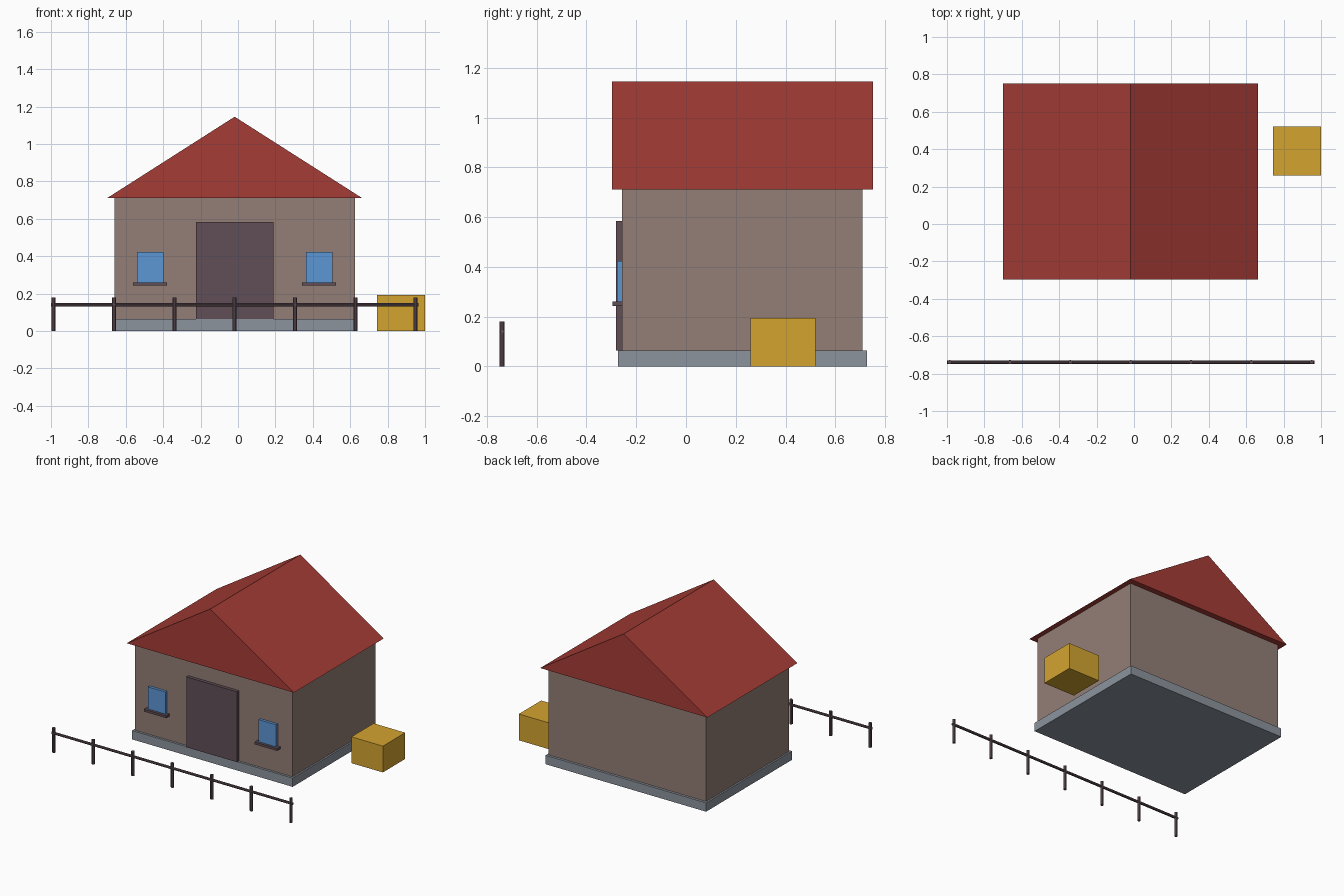
import bpy, bmesh, math

if "Cube" in bpy.data.objects:
    bpy.data.objects.remove(bpy.data.objects["Cube"])


def material(name, rgb):
    # sRGB 0-255 to linear
    m = bpy.data.materials.new(name)
    lin = [((c / 255 + 0.055) / 1.055) ** 2.4 for c in rgb]
    m.diffuse_color = (*lin, 1)
    m.use_nodes = True
    m.node_tree.nodes["Principled BSDF"].inputs["Base Color"].default_value = m.diffuse_color
    return m


STONE = material("grey stone", (140, 148, 158))
WALL = material("tan wall", (147, 126, 118))
ROOF = material("red roof", (165, 60, 54))
WOOD = material("dark wood", (96, 78, 86))
GLASS = material("blue glass", (92, 150, 212))
CRATE = material("yellow crate", (212, 164, 48))


def box(name, mat, x0, x1, y0, y1, z0, z1):
    bpy.ops.mesh.primitive_cube_add(size=1)
    ob = bpy.context.object
    ob.name = name
    ob.data.materials.append(mat)
    for v in ob.data.vertices:
        v.co = (x0 if v.co.x < 0 else x1, y0 if v.co.y < 0 else y1, z0 if v.co.z < 0 else z1)
    return ob


def rod(name, mat, radius, length, loc, rot=(0, 0, 0)):
    bpy.ops.mesh.primitive_cylinder_add(vertices=8, radius=radius, depth=length,
                                        location=loc, rotation=rot)
    ob = bpy.context.object
    ob.name = name
    ob.data.materials.append(mat)
    return ob


CX = -0.018  # centre line of the house

# House body
box("foundation", STONE, CX - 0.655, CX + 0.655, -0.273, 0.727, 0, 0.065)
box("walls", WALL, CX - 0.643, CX + 0.643, -0.257, 0.709, 0.065, 0.711)

# Gabled roof: solid triangular prism
bm = bmesh.new()
tri = [bm.verts.new((CX + x, -0.297, z)) for x, z in ((-0.682, 0.711), (0.682, 0.711), (0, 1.146))]
face = bm.faces.new(tri)
ext = bmesh.ops.extrude_face_region(bm, geom=[face])
for v in ext["geom"]:
    if isinstance(v, bmesh.types.BMVert):
        v.co.y = 0.751
bmesh.ops.recalc_face_normals(bm, faces=bm.faces)
me = bpy.data.meshes.new("roof")
bm.to_mesh(me)
bm.free()
me.materials.append(ROOF)
bpy.context.collection.objects.link(bpy.data.objects.new("roof", me))

# Door and the two windows with sills
box("door", WOOD, CX - 0.207, CX + 0.207, -0.281, -0.25, 0.065, 0.584)
for side, s in (("left", -1), ("right", 1)):
    c = CX + s * 0.452
    box(side + "_window", GLASS, c - 0.071, c + 0.071, -0.277, -0.25, 0.26, 0.424)
    box(side + "_window_sill", WOOD, c - 0.091, c + 0.091, -0.296, -0.25, 0.244, 0.261)

# Fence: seven posts and one rail
for i in range(7):
    rod(f"fence_post_{i + 1}", WOOD, 0.0115, 0.18, (CX + (i - 3) * 0.3225, -0.739, 0.09),
        (0, 0, math.pi / 8))
rod("fence_rail", WOOD, 0.0095, 1.964, (CX, -0.739, 0.141), (0, math.pi / 2, 0))

# Crate beside the house
box("crate", CRATE, 0.743, 1.0, 0.26, 0.52, 0, 0.194)
